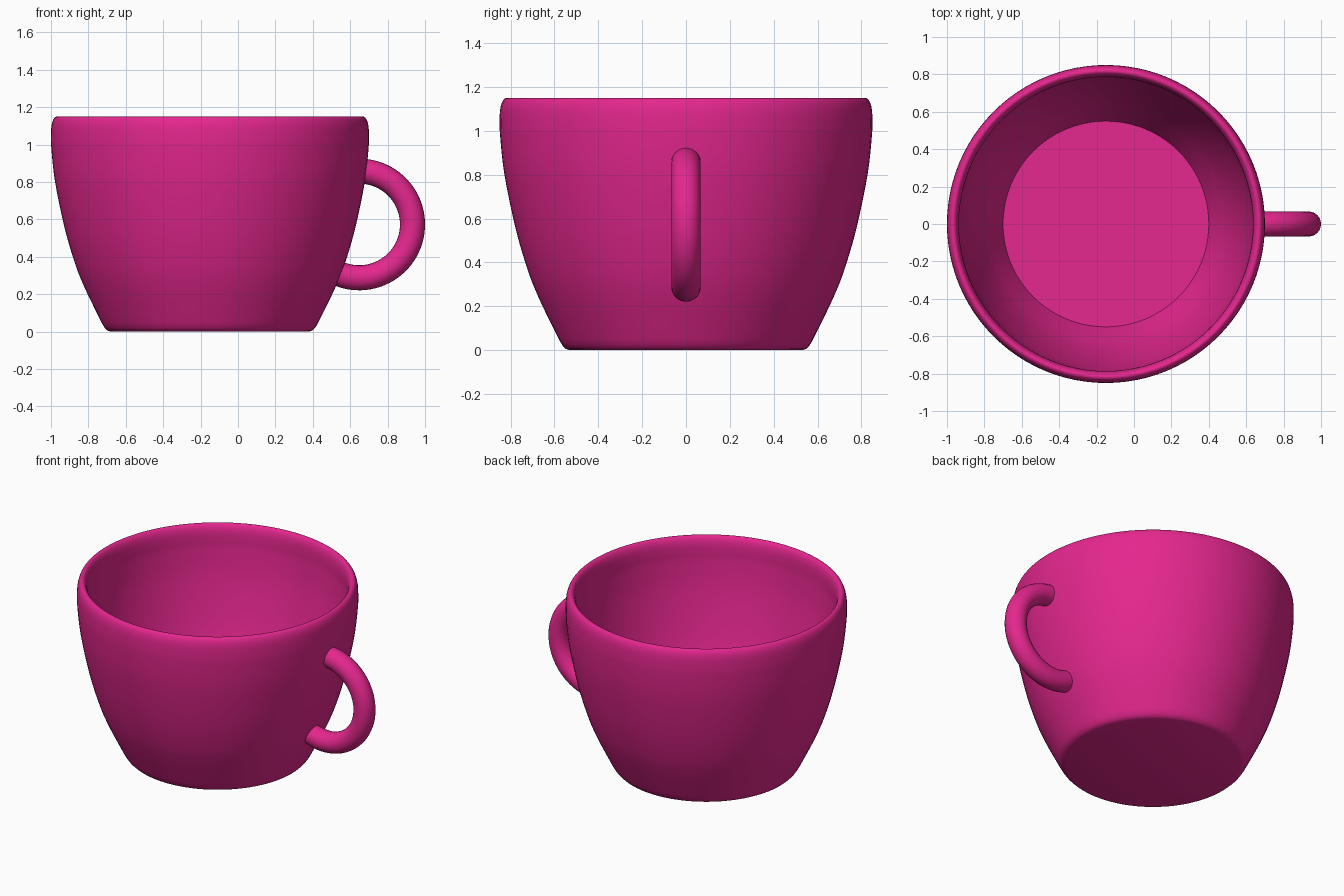
import bpy, bmesh, math
from mathutils import Vector

if "Cube" in bpy.data.objects:
    bpy.data.objects.remove(bpy.data.objects["Cube"])

CX = -0.15   # cup axis
SEG = 96

pink = bpy.data.materials.new("magenta_pink")
pink.diffuse_color = (0.78, 0.02, 0.27, 1)
pink.use_nodes = True
pink.node_tree.nodes["Principled BSDF"].inputs["Base Color"].default_value = pink.diffuse_color


def smooth(pts, n=4):
    """Catmull-Rom curve through (radius, height) points."""
    p = [Vector(q) for q in pts]
    p = [2 * p[0] - p[1]] + p + [2 * p[-1] - p[-2]]
    out = []
    for i in range(1, len(p) - 2):
        a, b, c, d = p[i - 1:i + 3]
        for k in range(n):
            t = k / n
            out.append(0.5 * (2 * b + (c - a) * t + (2 * a - 5 * b + 4 * c - d) * t * t
                              + (3 * b - a - 3 * c + d) * t ** 3))
    return out + [p[-2]]


def finish(name, bm):
    bmesh.ops.recalc_face_normals(bm, faces=bm.faces)
    me = bpy.data.meshes.new(name)
    bm.to_mesh(me)
    bm.free()
    me.materials.append(pink)
    ob = bpy.data.objects.new(name, me)
    bpy.context.collection.objects.link(ob)
    bpy.ops.object.select_all(action='DESELECT')
    ob.select_set(True)
    bpy.context.view_layer.objects.active = ob
    bpy.ops.object.shade_smooth_by_angle(angle=math.radians(35))
    return ob


def loft(bm, rings, closed_caps=True):
    """Skin a list of equal-length point rings, capping both ends."""
    vr = [[bm.verts.new(p) for p in r] for r in rings]
    n = len(vr[0])
    for a, b in zip(vr, vr[1:]):
        for i in range(n):
            j = (i + 1) % n
            bm.faces.new((a[i], a[j], b[j], b[i]))
    bm.faces.new(vr[0][::-1])
    bm.faces.new(vr[-1])


# Cup: foot, outer wall, rounded rim, inner wall, floor
foot = [(0.53, 0.0), (0.548, 0.006), (0.562, 0.02)]
outer = smooth([(0.575, 0.04), (0.605, 0.1), (0.67, 0.235), (0.72, 0.36), (0.776, 0.55),
                (0.828, 0.8), (0.848, 0.98), (0.85, 1.05)])
rim = []
for k in range(1, 16):
    a = math.pi * k / 16
    rim.append((0.818 + 0.032 * math.cos(a), 1.05 + 0.10 * math.sin(a) ** 0.75))
inner = smooth([(0.786, 1.05), (0.784, 0.98), (0.765, 0.8), (0.715, 0.55),
                (0.66, 0.36), (0.61, 0.235), (0.55, 0.1)])
profile = foot + [tuple(p) for p in outer] + rim + [tuple(p) for p in inner]
bm = bmesh.new()
loft(bm, [[(CX + r * math.cos(2 * math.pi * i / SEG), r * math.sin(2 * math.pi * i / SEG), z)
           for i in range(SEG)] for r, z in profile])
finish("cup_body", bm)

# Handle: round tube along a circular arc, ends buried in the cup wall
HX, HZ, R, T = 0.648, 0.573, 0.285, 0.067
rings = []
for k in range(49):
    a = math.radians(-114 + 204 * k / 48)
    ring = []
    for i in range(24):
        b = 2 * math.pi * i / 24
        d = R + T * math.cos(b)
        ring.append((HX + d * math.cos(a), T * math.sin(b), HZ + d * math.sin(a)))
    rings.append(ring)
bm = bmesh.new()
loft(bm, rings)
finish("handle", bm)
